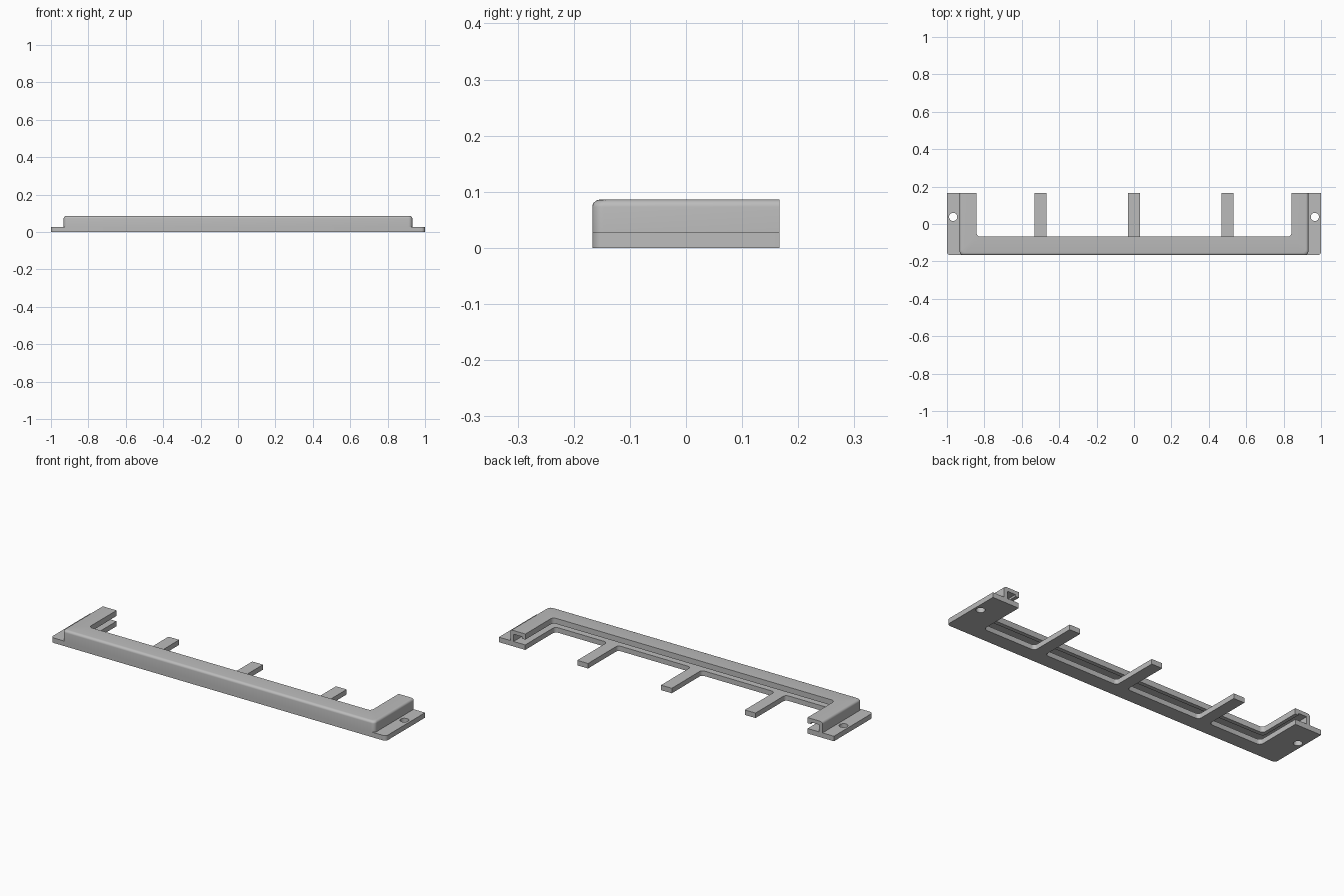
import bpy, bmesh, math
from mathutils import Vector

if "Cube" in bpy.data.objects:
    bpy.data.objects.remove(bpy.data.objects["Cube"])

grey = bpy.data.materials.new("light grey")
grey.diffuse_color = (0.5, 0.5, 0.5, 1)
grey.use_nodes = True
grey.node_tree.nodes["Principled BSDF"].inputs["Base Color"].default_value = grey.diffuse_color
FRONT, BACK = -0.167, 0.167
BASE_H, TOP = 0.027, 0.086


def rounded(points, closed=True, steps=5):
    """Turn (x, y, radius) corners into an outline with round corners."""
    out, n = [], len(points)
    for i, (x, y, r) in enumerate(points):
        p = Vector((x, y))
        if r == 0:
            out.append(p)
            continue
        a = (Vector(points[i - 1][:2]) - p).normalized()
        b = (Vector(points[(i + 1) % n][:2]) - p).normalized()
        centre = p + (a + b) * r
        for k in range(steps + 1):
            t = math.pi / 2 * k / steps
            out.append(centre - b * r * math.cos(t) - a * r * math.sin(t))
    return out


def finish(name, bm):
    bmesh.ops.recalc_face_normals(bm, faces=bm.faces)
    me = bpy.data.meshes.new(name)
    bm.to_mesh(me)
    bm.free()
    me.materials.append(grey)
    ob = bpy.data.objects.new(name, me)
    bpy.context.collection.objects.link(ob)
    return ob


def smooth(ob):
    bpy.ops.object.select_all(action='DESELECT')
    ob.select_set(True)
    bpy.context.view_layer.objects.active = ob
    bpy.ops.object.shade_smooth_by_angle(angle=math.radians(35))


# Base plate: end flanges, front strip and three tabs with filleted roots
INNER, EDGE, TAB = 0.843, -0.088, 0.032
corners = [(-1, BACK, 0), (-1, FRONT, 0.02), (1, FRONT, 0.02), (1, BACK, 0),
           (INNER, BACK, 0), (INNER, EDGE, 0.02)]
for cx in (0.5, 0, -0.5):
    corners += [(cx + TAB, EDGE, 0.018), (cx + TAB, BACK, 0),
                (cx - TAB, BACK, 0), (cx - TAB, EDGE, 0.018)]
corners += [(-INNER, EDGE, 0.02), (-INNER, BACK, 0)]
bm = bmesh.new()
face = bm.faces.new([bm.verts.new((p.x, p.y, 0)) for p in rounded(corners)])
ext = bmesh.ops.extrude_face_region(bm, geom=[face])
bmesh.ops.translate(bm, vec=(0, 0, BASE_H),
                    verts=[v for v in ext["geom"] if isinstance(v, bmesh.types.BMVert)])
base = finish("base_plate", bm)

# Screw holes through the flanges
for side in (-1, 1):
    bpy.ops.mesh.primitive_cylinder_add(vertices=32, radius=0.022, depth=0.2,
                                        location=(side * 0.967, 0.038, 0))
    cutter = bpy.context.object
    cutter.name = "hole_cutter"
    mod = base.modifiers.new("hole", 'BOOLEAN')
    mod.object, mod.operation, mod.solver = cutter, 'DIFFERENCE', 'EXACT'
    bpy.context.view_layer.objects.active = base
    bpy.ops.object.modifier_apply(modifier=mod.name)
    bpy.data.objects.remove(cutter)
smooth(base)

# Channel cover: hooked section (inset, height) swept along a U-shaped path
WALL, W, R = 0.02, 0.09, 0.013
section = [(0, BASE_H - 0.002)]
section += [(R - R * math.cos(t), TOP - R + R * math.sin(t))
            for t in (math.pi / 2 * k / 5 for k in range(6))]
section += [(W, TOP), (W, 0.056), (W - WALL, 0.056), (W - WALL, TOP - WALL),
            (WALL, TOP - WALL), (WALL, BASE_H - 0.002)]
bm = bmesh.new()
rings = []
for inset, z in section:
    x, y = 0.932 - inset, FRONT + inset * 1.1
    path = rounded([(-x, BACK, 0), (-x, y, 0.02), (x, y, 0.02), (x, BACK, 0)])
    rings.append([bm.verts.new((p.x, p.y, z)) for p in path])
for i, ring in enumerate(rings):
    prev = rings[i - 1]
    for k in range(len(ring) - 1):
        bm.faces.new((prev[k], prev[k + 1], ring[k + 1], ring[k]))
bm.faces.new([r[0] for r in rings])
bm.faces.new([r[-1] for r in rings])
smooth(finish("channel_cover", bm))
